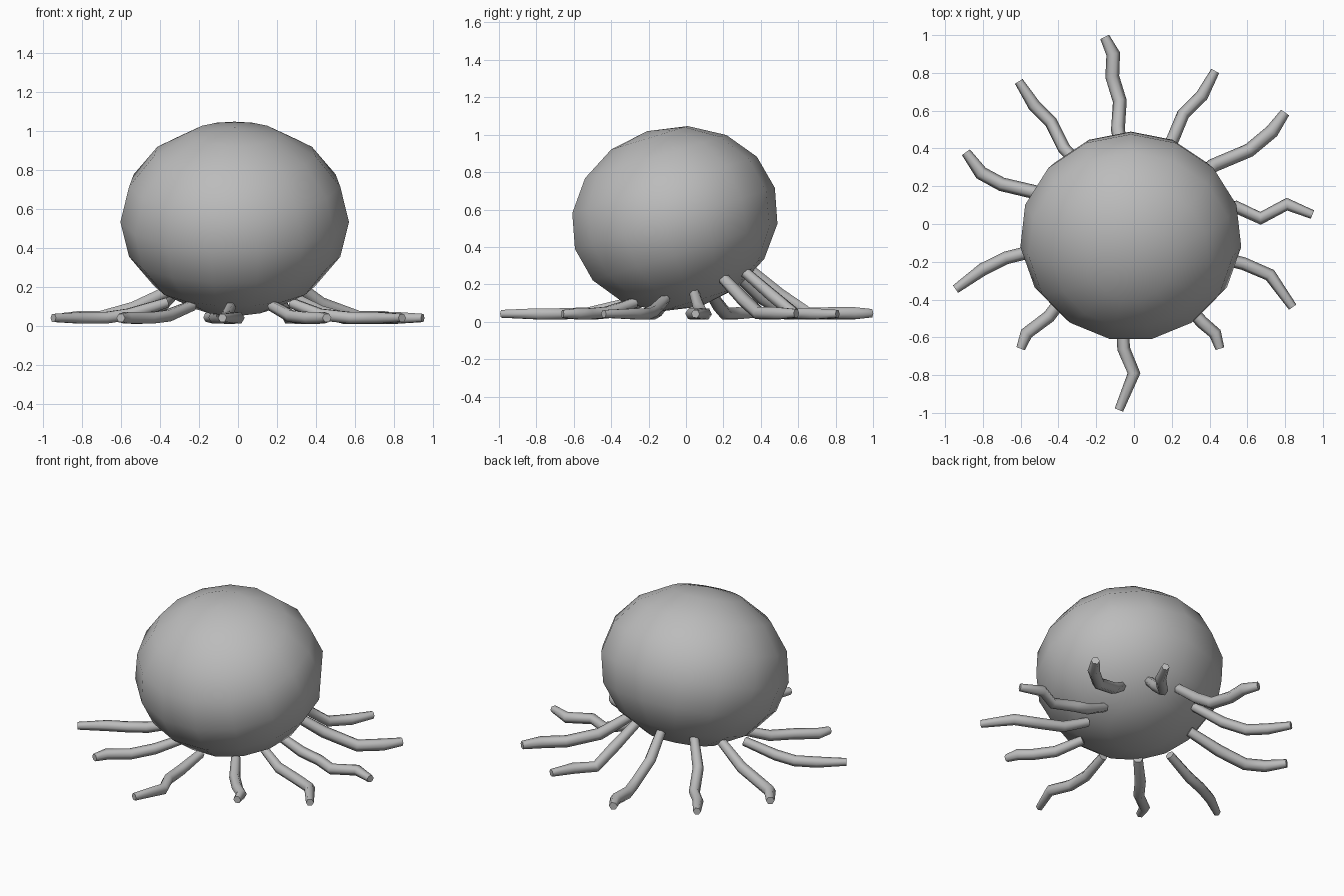
import bpy, math

if "Cube" in bpy.data.objects:
    bpy.data.objects.remove(bpy.data.objects["Cube"])

grey = bpy.data.materials.new("plain grey")
grey.diffuse_color = (0.5, 0.5, 0.5, 1)
grey.use_nodes = True
grey.node_tree.nodes["Principled BSDF"].inputs["Base Color"].default_value = grey.diffuse_color

# Body: a coarse, smooth-shaded, slightly flattened ball tipped up at the back
bpy.ops.mesh.primitive_uv_sphere_add(segments=15, ring_count=8, radius=1,
                                     location=(-0.017, -0.065, 0.55))
body = bpy.context.object
body.name = "body"
body.scale = (0.588, 0.565, 0.49)
body.rotation_euler.x = math.radians(17)
body.data.materials.append(grey)
bpy.ops.object.shade_smooth()


def tentacle(name, *bends, r=0.034):
    """Six-sided tube: root under the body, down to the ground, then along the bends."""
    x, y = bends[0]
    root = (x * 0.65, y * 0.65)
    high = 0.13 + (0.5 if y > 0 else 0.1) * root[1]
    heights = [high, high * 0.5] + [r + 0.008] * (len(bends) - 1)
    curve = bpy.data.curves.new(name, 'CURVE')
    curve.dimensions = '3D'
    curve.bevel_depth = 1.0
    curve.bevel_resolution = 1
    curve.use_fill_caps = True
    path = [root, *bends]
    spline = curve.splines.new('POLY')
    spline.points.add(len(path) - 1)
    for i, (p, (px, py), z) in enumerate(zip(spline.points, path, heights)):
        p.co = (px, py, z, 1)
        p.radius = r * (0.85 if i == 0 else 0.7 if i == len(path) - 1 else 1)
    obj = bpy.data.objects.new(name, curve)
    bpy.context.collection.objects.link(obj)
    bpy.ops.object.select_all(action='DESELECT')
    obj.select_set(True)
    bpy.context.view_layer.objects.active = obj
    bpy.ops.object.convert(target='MESH')
    obj = bpy.context.object
    obj.data.materials.clear()
    obj.data.materials.append(grey)
    bpy.ops.object.shade_smooth_by_angle(angle=math.radians(65))


# Back tentacles
tentacle("back_tentacle", (-.085, .5), (-.075, .65), (-.115, .78), (-.11, .9), (-.155, .99), r=.037)
tentacle("back_right_tentacle", (.21, .46), (.26, .58), (.36, .68), (.43, .81))
tentacle("back_left_tentacle", (-.37, .4), (-.44, .54), (-.53, .63), (-.61, .755))

# Side tentacles
tentacle("right_back_tentacle", (.42, .31), (.61, .39), (.73, .49), (.8, .59), r=.037)
tentacle("right_tentacle", (.42, .07), (.54, .09), (.67, .03), (.81, .105), (.945, .05))
tentacle("right_front_tentacle", (.42, -.17), (.58, -.21), (.72, -.27), (.84, -.44))
tentacle("left_back_tentacle", (-.53, .17), (-.7, .21), (-.81, .27), (-.89, .38), r=.037)
tentacle("left_front_tentacle", (-.56, -.15), (-.68, -.18), (-.8, -.24), (-.945, -.345))

# Front tentacles
tentacle("front_tentacle", (-.06, -.52), (-.055, -.66), (0, -.79), (-.08, -.985))
tentacle("front_right_tentacle", (.27, -.42), (.36, -.52), (.43, -.58), (.455, -.66))
tentacle("front_left_tentacle", (-.36, -.37), (-.45, -.49), (-.57, -.58), (-.6, -.66))
